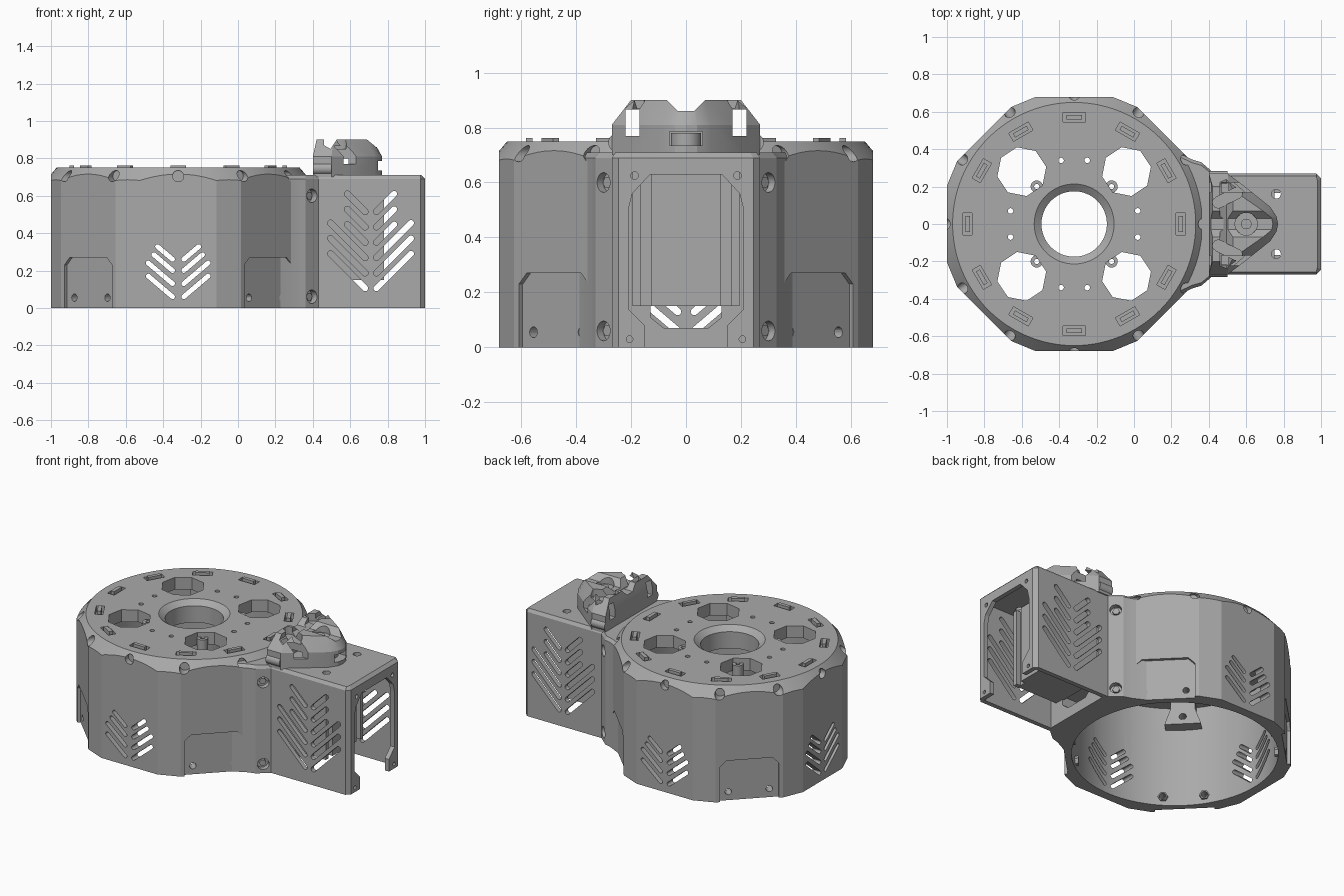
import bpy, bmesh, math
from math import cos, sin, pi, radians
from mathutils import Matrix, Vector

cube = bpy.data.objects.get("Cube")
if cube:
    bpy.data.objects.remove(cube)

gray = bpy.data.materials.new("plain gray")
gray.use_nodes = True
tone = (0.4, 0.4, 0.4, 1)
gray.diffuse_color = tone
gray.node_tree.nodes["Principled BSDF"].inputs["Base Color"].default_value = tone

CX = -0.32          # drum axis
HUB = Matrix.Translation((CX, 0, 0))


# ---- helpers ----
def wall(angle, origin=(CX, 0, 0)):
    """Local x runs along a wall, y is up, z points outward."""
    a = radians(angle)
    t, n = Vector((-sin(a), cos(a), 0)), Vector((cos(a), sin(a), 0))
    m = Matrix((t, Vector((0, 0, 1)), n)).transposed().to_4x4()
    m.translation = origin
    return m


def loft(layers, m=Matrix()):
    """Closed solid through (outline, height) layers."""
    bm = bmesh.new()
    rings = [[bm.verts.new(m @ Vector((x, y, h))) for x, y in pts] for pts, h in layers]
    for a, b in zip(rings, rings[1:]):
        for i in range(len(a)):
            j = (i + 1) % len(a)
            bm.faces.new((a[i], a[j], b[j], b[i]))
    bm.faces.new(rings[0])
    bm.faces.new(rings[-1])
    bmesh.ops.recalc_face_normals(bm, faces=bm.faces)
    return bm


def prism(pts, lo, hi, m=Matrix()):
    return loft([(pts, lo), (pts, hi)], m)


def circle(r, n=24, x=0, y=0, turn=0):
    return [(x + r * cos(2 * pi * (i + turn) / n), y + r * sin(2 * pi * (i + turn) / n)) for i in range(n)]


def rect(x0, x1, y0, y1):
    return [(x0, y0), (x1, y0), (x1, y1), (x0, y1)]


def capsule(p, q, r, n=6):
    a = math.atan2(q[1] - p[1], q[0] - p[0])
    out = []
    for c, start in ((q, a - pi / 2), (p, a + pi / 2)):
        out += [(c[0] + r * cos(start + pi * i / n), c[1] + r * sin(start + pi * i / n)) for i in range(n + 1)]
    return out


def mirrored(half):
    """Complete an outline whose half is given on the positive first axis."""
    return half + [(-x, y) for x, y in reversed(half) if x]


def swap(pts):
    return [(y, x) for x, y in pts]


def make(name, pieces):
    mesh = bpy.data.meshes.new(name)
    bm = bmesh.new()
    for p in pieces:
        tmp = bpy.data.meshes.new("tmp")
        p.to_mesh(tmp)
        p.free()
        bm.from_mesh(tmp)
        bpy.data.meshes.remove(tmp)
    bm.to_mesh(mesh)
    bm.free()
    mesh.materials.append(gray)
    ob = bpy.data.objects.new(name, mesh)
    bpy.context.collection.objects.link(ob)
    return ob


def cut(ob, pieces, op="DIFFERENCE"):
    tool = make("cutter", pieces)
    tool.hide_render = True
    mod = ob.modifiers.new("cut", "BOOLEAN")
    mod.operation, mod.solver, mod.object = op, "EXACT", tool
    bpy.context.view_layer.update()
    dg = bpy.context.evaluated_depsgraph_get()
    mesh = bpy.data.meshes.new_from_object(ob.evaluated_get(dg))
    ob.modifiers.clear()
    ob.data = mesh
    bpy.data.objects.remove(tool)


def chevrons(m, gap, starts, rise, r, lo, hi):
    """Mirrored rising slots; starts holds (height, length) pairs."""
    return [prism(capsule((s * gap, z), (s * (gap + d), z + d * rise), r), lo, hi, m)
            for z, d in starts for s in (1, -1)]


# ---- drum shell: chamfered octagon trimmed by a cone ----
octagon = []
for k in range(8):
    c, s = cos(k * pi / 4), sin(k * pi / 4)
    octagon += [(0.68 * c - t * s, 0.68 * s + t * c) for t in (-0.205, 0.205)]
drum = make("drum_shell", [prism(octagon, 0, 0.75, HUB)])
cut(drum, [loft([(circle(0.8, 96), -0.1), (circle(0.8, 96), 0.58), (circle(0.65, 96), 0.75),
                 (circle(0.65, 96), 0.8)], HUB)], "INTERSECT")
cut(drum, [prism(circle(0.62, 96), -0.1, 0.67, HUB)])
cut(drum, [loft([(circle(0.175, 64), 0.6), (circle(0.175, 64), 0.72), (circle(0.215, 64), 0.751),
                 (circle(0.215, 64), 0.8)], HUB)])

# top openings, clip slots and small screw holes
quads = [(sx, sy) for sx in (1, -1) for sy in (1, -1)]
top = [prism(circle(0.133, 8, 0.28 * sx, 0.28 * sy, 0.25), 0.6, 0.8, HUB) for sx, sy in quads]
for sx, sy in quads:
    top += [prism(circle(0.015, 12, x * sx, y * sy), 0.6, 0.8, HUB) for x, y in ((0.07, 0.34), (0.34, 0.07))]
for k in range(12):
    turn = HUB @ Matrix.Rotation(k * pi / 6, 4, "Z")
    top.append(prism(rect(0.545, 0.595, -0.06, 0.06), 0.71, 0.8, turn))
cut(drum, top)

# rim screws, wall recesses, bolt holes and vents
cut(drum, [prism(circle(0.03, 20, 0, 0.705), 0.645, 0.8, wall(30 * k)) for k in range(12)])
panel = mirrored([(0.18, -0.05), (0.18, 0.23), (0.14, 0.27)])
cut(drum, [prism(panel, 0.66, 0.8, wall(45 + 90 * k)) for k in range(4)])
holes = [prism(circle(0.02, 16, s * 0.125, 0.055), 0.5, 0.8, wall(45 + 90 * k)) for k in range(4) for s in (1, -1)]
for a in (90, 180, 270):
    holes += chevrons(wall(a), 0.03, [(0.06, 0.13), (0.13, 0.13), (0.2, 0.1), (0.26, 0.08)], 0.85, 0.013, 0.5, 0.8)
wire_gap = mirrored([(0.08, 0.07), (0.13, 0.11), (0.13, 0.17)])
holes.append(prism(wire_gap, 0.5, 0.85, wall(0)))
cut(drum, holes)

# ---- drum details ----
collar = make("hub_collar", [prism(circle(0.25, 64), 0.61, 0.68, HUB)])
cut(collar, [prism(circle(0.175, 64), 0.5, 0.7, HUB)])
make("clip_tabs", [prism(rect(0.558, 0.582, -0.042, 0.042), 0.7, 0.762, HUB @ Matrix.Rotation(k * pi / 6, 4, "Z"))
                   for k in range(12)])
lugs = make("mounting_lugs", [prism(circle(0.033, 20, 0.2 * sx, 0.2 * sy), 0.64, 0.72, HUB) for sx, sy in quads])
cut(lugs, [prism(circle(0.014, 12, 0.2 * sx, 0.2 * sy), 0.6, 0.8, HUB) for sx, sy in quads])
block = mirrored([(0.11, 0.52), (0.075, 0.62), (0.075, 0.68)])
blocks = make("inner_blocks", [prism(block, 0.54, 0.63, wall(45 + 90 * k)) for k in range(4)])
cut(blocks, [prism(circle(0.022, 16, 0, 0.57), 0.5, 0.6, wall(45 + 90 * k)) for k in range(4)])
nuts = make("inner_nuts", [prism(circle(0.03, 6, s * 0.125, 0.055), 0.59, 0.63, wall(45 + 90 * k))
                           for k in range(4) for s in (1, -1)])
cut(nuts, [prism(circle(0.02, 16, s * 0.125, 0.055), 0.5, 0.7, wall(45 + 90 * k)) for k in range(4) for s in (1, -1)])

# ---- side housing with flared neck ----
plan = swap(mirrored([(0.4, 0.2), (0.345, 0.31), (0.33, 0.36), (0.27, 0.43), (0.27, 0.975), (0.245, 1.0)]))
housing = make("side_housing", [loft([(plan, 0), (plan, 0.69), ([(min(x, 0.98), y * 0.95) for x, y in plan], 0.71)])])
cut(housing, [prism(circle(0.65, 96), -0.1, 0.8, HUB)])
cut(housing, [prism(rect(0.45, 0.97, -0.24, 0.24), -0.1, 0.67)])
door = mirrored([(0.15, -0.1), (0.15, 0.08), (0.21, 0.14), (0.21, 0.5), (0.195, 0.56), (0.13, 0.63)])
END = wall(0, (0, 0, 0))
cuts = [prism(door, 0.9, 1.1, END), prism(wire_gap, 0.2, 0.5, END)]
for s in (1, -1):
    cuts += [prism(circle(0.012, 12, s * 0.205, 0.03), 0.9, 1.1, END),
             prism(circle(0.014, 12, s * 0.187, 0.625), 0.9, 1.1, END),
             prism(circle(0.025, 16, 0.76, s * 0.16), 0.64, 0.8)]
    cuts += chevrons(wall(90 * s, (0.71, 0, 0)), 0.03,
                     [(0.105 + 0.082 * i, 0.185 if i < 3 else 0.095) for i in range(6)], 1, 0.016, 0.2, 0.3)
    cuts += [prism(circle(0.036, 24, 0, z), -0.035, 0.1, wall(45 * s, (0.395, s * 0.3, 0))) for z in (0.06, 0.6)]
cut(housing, cuts)
make("neck_screws", [prism(circle(0.022, 6, 0, z), -0.036, -0.018, wall(45 * s, (0.395, s * 0.3, 0)))
                     for z in (0.06, 0.6) for s in (1, -1)])

# inner compartment that blocks part of the vents
make("inner_compartment", [prism(rect(0.44, 0.75, -0.19, 0.19), 0.15, 0.68),
                           prism(rect(0.7, 0.78, -0.125, 0.125), 0.15, 0.66)]
     + [prism(rect(0.74, 0.78, s * 0.165, s * 0.195), 0.15, 0.66) for s in (1, -1)])

# ---- hooded cover on the housing ----
low = swap(mirrored([(0.27, 0.40), (0.27, 0.5), (0.21, 0.58), (0.09, 0.73), (0.04, 0.762), (0, 0.77)]))
high = swap(mirrored([(0.2, 0.42), (0.2, 0.51), (0.16, 0.56), (0.07, 0.69), (0.03, 0.715), (0, 0.72)]))
hood = make("hood_cover", [loft([(low, 0.7), (low, 0.81), (high, 0.9)])])
inner = [(0.45 + (x - 0.4) * 0.72, y * 0.86) for x, y in low]
cut(hood, [prism(inner, 0.715, 0.8)])
cut(hood, [prism(mirrored([(0.03, 0.86), (0.075, 0.905), (0.075, 1.0)]), 0.3, 0.9, END)])
cut(hood, [prism(rect(s * 0.195 - 0.026, s * 0.195 + 0.026, 0.77, 0.865), 0.3, 0.9, END) for s in (1, -1)])
cut(hood, [prism(capsule((0.45, s * 0.115), (0.55, s * 0.165), 0.03), 0.85, 1) for s in (1, -1)]
    + [prism(circle(0.06, 24, 0.6, 0), 0.845, 1),
       prism(rect(-0.06, 0.06, 0.735, 0.785), 0.68, 0.9, END)])
cut(hood, [prism([(0.46, 0.87), (0.495, 0.85), (0.535, 0.91), (0.46, 0.95)], -0.5, 0.5, wall(-90, (0, 0, 0)))])
make("hood_knob", [prism(circle(0.055, 24, 0.66, 0), 0.71, 0.78)])
make("hood_button", [prism(circle(0.028, 20, 0.6, 0), 0.84, 0.858)])
lugs = make("hood_lugs", [prism(circle(0.033, 20, s * 0.25, 0.745), 0.4, 0.5, END) for s in (1, -1)])
cut(lugs, [prism(circle(0.016, 12, s * 0.25, 0.745), 0.47, 0.6, END) for s in (1, -1)])

# ---- smooth round surfaces, keep hard edges ----
bpy.ops.object.select_all(action="DESELECT")
for ob in bpy.context.collection.objects:
    if ob.type == "MESH":
        ob.select_set(True)
        bpy.context.view_layer.objects.active = ob
bpy.ops.object.shade_smooth_by_angle(angle=radians(20))
